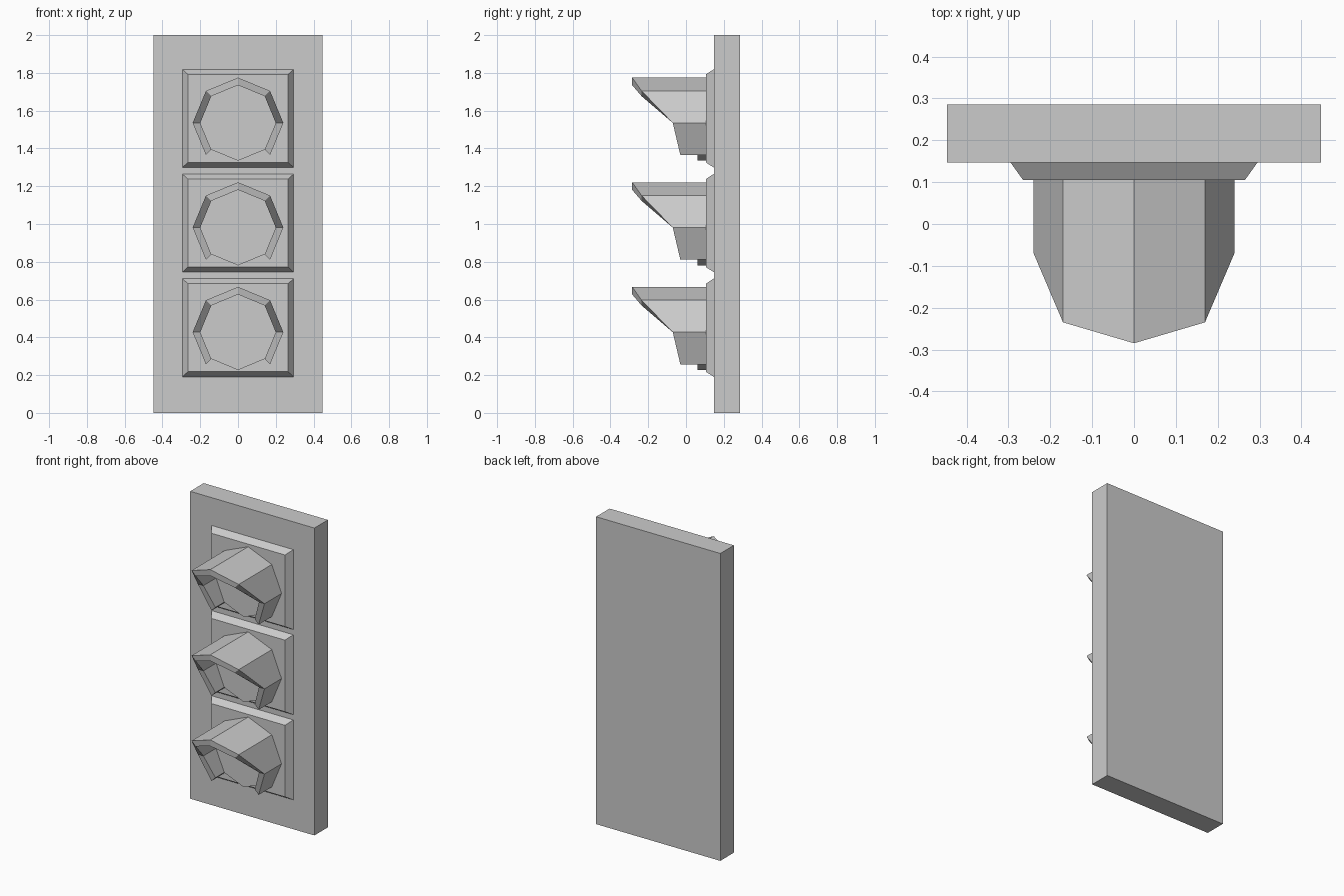
import bpy, bmesh, math

if "Cube" in bpy.data.objects:
    bpy.data.objects.remove(bpy.data.objects["Cube"])

def make(name, verts, faces):
    me = bpy.data.meshes.new(name)
    bm = bmesh.new()
    vs = [bm.verts.new(v) for v in verts]
    for f in faces:
        bm.faces.new([vs[i] for i in f])
    bmesh.ops.recalc_face_normals(bm, faces=bm.faces)
    bm.to_mesh(me)
    bm.free()
    ob = bpy.data.objects.new(name, me)
    bpy.context.collection.objects.link(ob)
    return ob

def loft(name, rings, closed=False):
    """Skin rings of equal length; cap the ends, or join last to first if closed."""
    n, m = len(rings[0]), len(rings)
    faces = [[r * n + i, r * n + (i + 1) % n,
              (r + 1) % m * n + (i + 1) % n, (r + 1) % m * n + i]
             for r in range(m - 1) for i in range(n)]
    faces += [list(range(n)), list(range((m - 1) * n, m * n))]
    return make(name, [v for r in rings for v in r], faces)

def rect(hx, z0, z1, y):
    return [(-hx, y, z0), (hx, y, z0), (hx, y, z1), (-hx, y, z1)]

def polar(r, deg, y, zc):
    a = math.radians(deg)
    return (r * math.cos(a), y, zc + r * math.sin(a))

FACE, BACK = 0.105, 0.147
R_OUT, R_IN = 0.24, 0.2

# backing board
loft("backing_board", [rect(0.447, 0, 2, BACK), rect(0.447, 0, 2, 0.286)])

# visor front edge depth at each octagon corner, from lower right over the top
visor_edge = [(-45, -0.03), (0, -0.07), (45, -0.235), (90, -0.285),
              (135, -0.235), (180, -0.07), (225, -0.03)]

for label, zc in (("bottom", 0.427), ("middle", 0.981), ("top", 1.535)):
    # bevelled square housing
    zm = zc + 0.024
    loft(label + "_housing", [rect(0.295, zm - 0.26, zm + 0.26, BACK),
                              rect(0.265, zm - 0.233, zm + 0.233, FACE)])
    # octagonal lens
    loft(label + "_lens", [[polar(R_IN, 45 * i, y, zc) for i in range(8)]
                           for y in (FACE, 0.06)])
    # hood open at the bottom, cut back towards its lower ends
    loft(label + "_visor", [[polar(R_OUT, d, FACE, zc), polar(R_OUT, d, y, zc),
                             polar(R_IN, d, y, zc), polar(R_IN, d, FACE, zc)]
                            for d, y in visor_edge])
